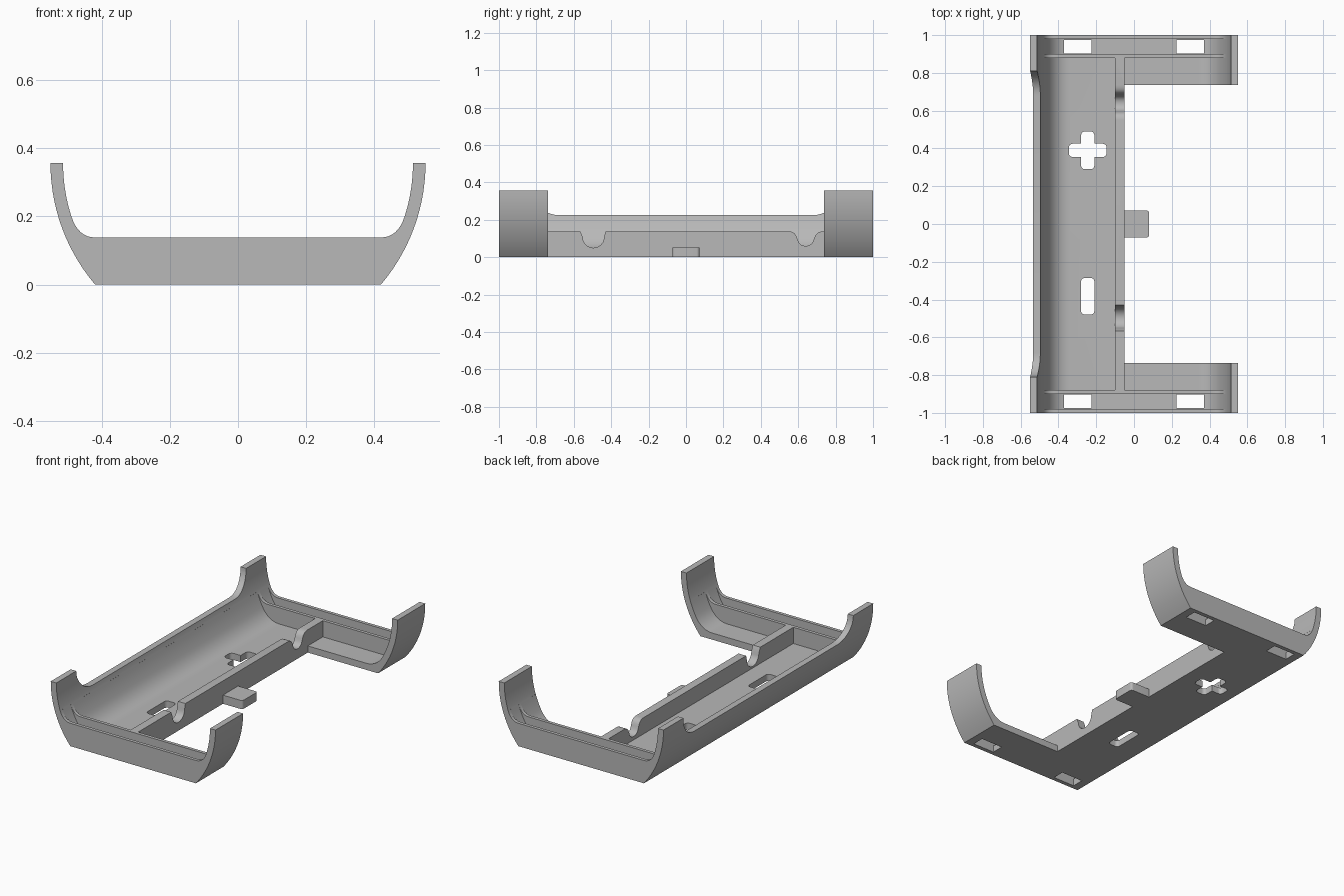
import bpy, bmesh, math

cube = bpy.data.objects.get("Cube")
if cube:
    bpy.data.objects.remove(cube, do_unlink=True)

grey = bpy.data.materials.new("plain_grey")
grey.use_nodes = True
colour = (0.48, 0.48, 0.48, 1)
grey.diffuse_color = colour
grey.node_tree.nodes["Principled BSDF"].inputs["Base Color"].default_value = colour

RIM = 0.356      # rim height, also the centre of the side arcs
OUTER, INNER = 0.55, 0.513
FLOOR, WALL = 0.04, 0.138


def prism(name, outline, lo, hi, axis):
    """Extrude a closed 2D outline along one axis."""
    place = {"x": lambda a, b, t: (t, a, b),
             "y": lambda a, b, t: (a, t, b),
             "z": lambda a, b, t: (a, b, t)}[axis]
    bm = bmesh.new()
    ends = [[bm.verts.new(place(a, b, t)) for a, b in outline] for t in (lo, hi)]
    n = len(outline)
    bm.faces.new(ends[0])
    bm.faces.new(ends[1][::-1])
    for i in range(n):
        j = (i + 1) % n
        bm.faces.new((ends[0][i], ends[1][i], ends[1][j], ends[0][j]))
    bmesh.ops.recalc_face_normals(bm, faces=bm.faces)
    mesh = bpy.data.meshes.new(name)
    bm.to_mesh(mesh)
    bm.free()
    mesh.materials.append(grey)
    obj = bpy.data.objects.new(name, mesh)
    bpy.context.collection.objects.link(obj)
    return obj


def combine(target, tool, operation="DIFFERENCE"):
    bpy.context.view_layer.objects.active = target
    mod = target.modifiers.new("combine", "BOOLEAN")
    mod.operation, mod.solver, mod.object = operation, "EXACT", tool
    bpy.ops.object.modifier_apply(modifier=mod.name)
    bpy.data.objects.remove(tool, do_unlink=True)


def cut(outline, lo, hi, axis):
    combine(tray, prism("cutter", outline, lo, hi, axis))


def side_arc(radius, z0, z1, steps=14):
    """Points on the right side arc between two heights."""
    a0, a1 = [math.asin((z - RIM) / radius) for z in (z0, z1)]
    angles = [a0 + (a1 - a0) * i / steps for i in range(steps + 1)]
    return [(radius * math.cos(a), RIM + radius * math.sin(a)) for a in angles]


def bend(p, c, q, steps=8):
    """Quadratic curve from p to q, pulled towards c."""
    ts = [i / steps for i in range(steps + 1)]
    return [tuple((1 - t) ** 2 * p[k] + 2 * t * (1 - t) * c[k] + t * t * q[k]
                  for k in (0, 1)) for t in ts]


def rect(x0, x1, y0, y1):
    return [(x0, y0), (x1, y0), (x1, y1), (x0, y1)]


def rounded(x0, x1, y0, y1, r, steps=5):
    corners = [(x1 - r, y1 - r), (x0 + r, y1 - r), (x0 + r, y0 + r), (x1 - r, y0 + r)]
    return [(cx + r * math.cos((k + i / steps) * math.pi / 2),
             cy + r * math.sin((k + i / steps) * math.pi / 2))
            for k, (cx, cy) in enumerate(corners) for i in range(steps + 1)]


def mirrored(half):
    return half + [(-x, z) for x, z in reversed(half)]


# Solid body with curved sides and filleted end-wall tops
inside = side_arc(INNER, RIM, 0.2)
half = side_arc(OUTER, 0, RIM) + inside + bend(inside[-1], (0.469, WALL), (0.419, WALL))[1:]
tray = prism("battery_tray", mirrored(half), -1, 1, "y")

# Inner cavity: one compartment each side of the spine, plus end slots
lower = side_arc(INNER, 0.195, 0.1, 6)
hollow = [(0.46, 0.26)] + lower + bend(lower[-1], (0.405, FLOOR), (0.34, FLOOR))[1:]
left_bay = [(-x, z) for x, z in hollow] + [(-0.1, FLOOR), (-0.1, 0.26)]
right_bay = hollow + [(-0.05, FLOOR), (-0.05, 0.26)]
cut(left_bay, -0.88, 0.88, "y")
cut(right_bay, -0.88, 0.88, "y")
for lo, hi in ((-0.98, -0.9), (0.9, 0.98)):
    cut(mirrored(hollow), lo, hi, "y")

# Open side to the right of the spine
cut(rect(-0.05, 0.7, -0.737, 0.737), -0.1, 0.5, "z")

# Lowered long side wall with rounded ends
dip = [(0.81, 0.5)] + bend((0.81, 0.356), (0.81, 0.302), (0.772, 0.263), 5) \
    + bend((0.772, 0.263), (0.734, 0.225), (0.68, 0.225), 5)[1:]
cut(mirrored(dip), -0.7, -0.3, "x")

# Wire notches in the spine
u_notch = [(-0.575, 0.16), (-0.562, 0.13)]
u_notch += [(-0.495 + 0.057 * math.cos(a), 0.107 + 0.057 * math.sin(a))
            for a in (math.pi * (1 + i / 12) for i in range(13))]
u_notch += [(-0.432, 0.13), (-0.425, 0.16)]
cut(u_notch, -0.13, -0.03, "x")
v_notch = [(0.55, 0.16)] + bend((0.55, WALL), (0.585, WALL), (0.595, 0.1), 5) \
    + bend((0.595, 0.1), (0.605, 0.06), (0.64, 0.06), 5)[1:] \
    + bend((0.64, 0.06), (0.675, 0.06), (0.685, 0.1), 5)[1:] \
    + bend((0.685, 0.1), (0.695, WALL), (0.735, WALL), 5)[1:] + [(0.735, 0.16)]
cut(v_notch, -0.13, -0.03, "x")

# Floor openings: cross, long slot and four end holes
cut(rounded(-0.28, -0.21, 0.29, 0.49, 0.02), -0.1, 0.1, "z")
cut(rounded(-0.345, -0.145, 0.355, 0.425, 0.02), -0.1, 0.1, "z")
cut(rounded(-0.28, -0.21, -0.48, -0.285, 0.02), -0.1, 0.1, "z")
for x0, x1 in ((-0.37, -0.225), (0.225, 0.37)):
    for y0, y1 in ((-0.975, -0.902), (0.902, 0.975)):
        cut(rect(x0, x1, y0, y1), -0.1, 0.1, "z")

# Small tab beside the spine
tab = prism("side_tab", rounded(-0.08, 0.08, -0.072, 0.072, 0.015), 0, 0.052, "z")
combine(tray, tab, "UNION")

# Smooth curved walls, crisp corners
bpy.ops.object.select_all(action="DESELECT")
tray.select_set(True)
bpy.context.view_layer.objects.active = tray
bpy.ops.object.shade_smooth_by_angle(angle=math.radians(25))
